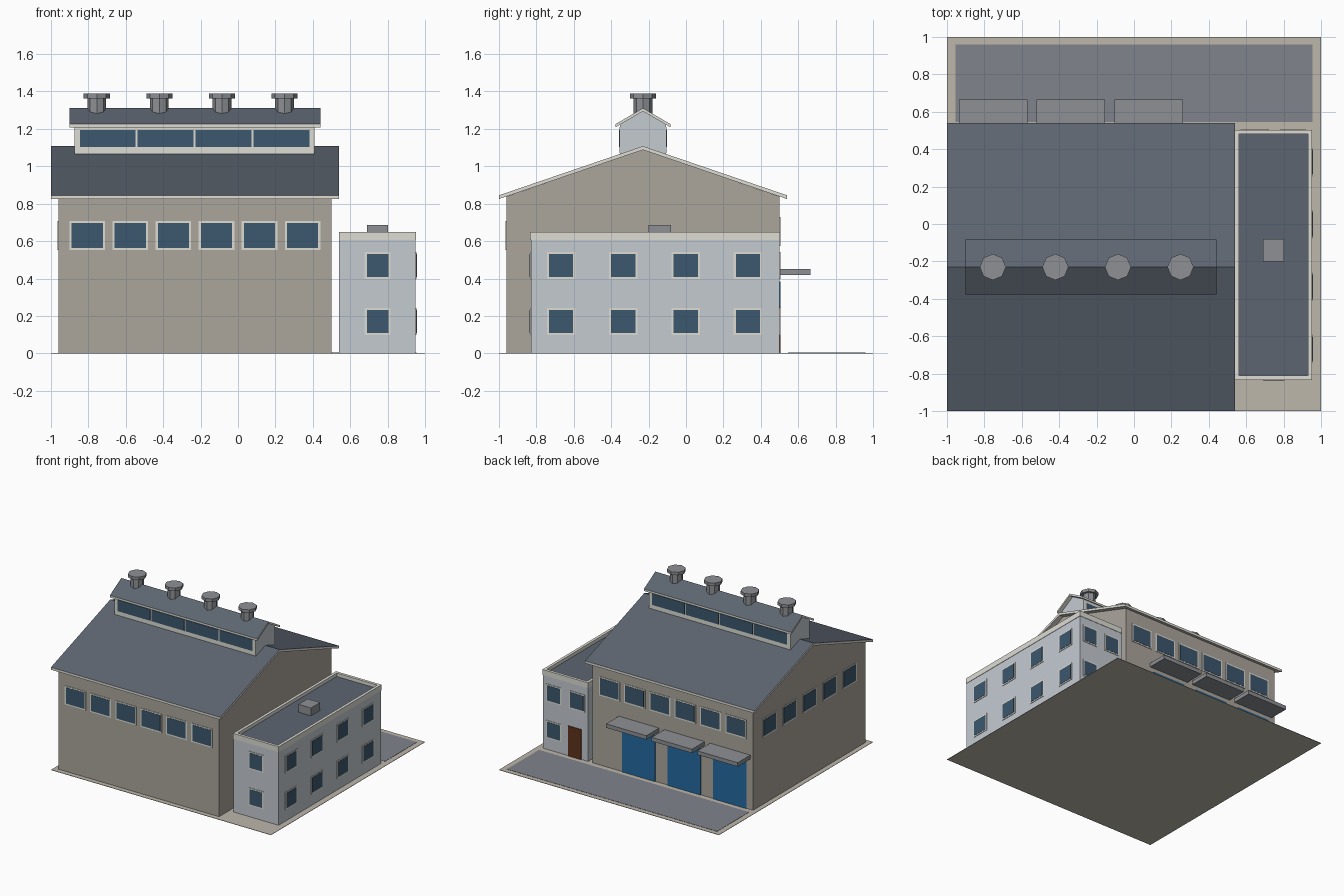
import bpy, bmesh
from math import pi

if "Cube" in bpy.data.objects:
    bpy.data.objects.remove(bpy.data.objects["Cube"])


def mat(name, r, g, b):
    m = bpy.data.materials.new(name)
    m.diffuse_color = [(c / 255) ** 2.2 for c in (r, g, b)] + [1]
    m.use_nodes = True
    m.node_tree.nodes["Principled BSDF"].inputs["Base Color"].default_value = m.diffuse_color
    return m


WALL = mat("wall_beige", 170, 164, 155)
ANNEX = mat("annex_pale", 195, 202, 208)
TRIM = mat("trim", 220, 219, 211)
ROOF = mat("roof_slate", 93, 101, 112)
GLASS = mat("glass", 62, 88, 110)
SLAB = mat("slab", 188, 182, 170)
YARD = mat("yard", 127, 130, 138)
BLUE = mat("door_blue", 40, 105, 160)
BROWN = mat("door_brown", 95, 55, 35)
METAL = mat("metal", 140, 143, 147)


def finish(name, bm, *mats):
    bmesh.ops.recalc_face_normals(bm, faces=bm.faces)
    me = bpy.data.meshes.new(name)
    for m in mats:
        me.materials.append(m)
    if len(mats) > 1:  # second material goes on upward faces
        for f in bm.faces:
            f.material_index = int(f.normal.z > 0.3)
    bm.to_mesh(me)
    bm.free()
    ob = bpy.data.objects.new(name, me)
    bpy.context.collection.objects.link(ob)
    return ob


def box(name, x0, x1, y0, y1, z0, z1, *mats):
    bm = bmesh.new()
    bmesh.ops.create_cube(bm, size=1)
    for v in bm.verts:
        v.co = ((x0 + x1) / 2 + v.co.x * (x1 - x0),
                (y0 + y1) / 2 + v.co.y * (y1 - y0),
                (z0 + z1) / 2 + v.co.z * (z1 - z0))
    return finish(name, bm, *mats)


def extrude_x(name, profile, x0, x1, *mats):
    bm = bmesh.new()
    face = bm.faces.new([bm.verts.new((x0, y, z)) for y, z in profile])
    ext = bmesh.ops.extrude_face_region(bm, geom=[face])
    for v in ext["geom"]:
        if isinstance(v, bmesh.types.BMVert):
            v.co.x = x1
    return finish(name, bm, *mats)


def panel(name, side, wall, c, w, z0, z1, depth, m):
    """Thin panel on a wall; side is 'x-', 'x+', 'y-' or 'y+'."""
    d = depth if side[1] == "+" else -depth
    a, b = sorted((wall - d, wall + d))
    if side[0] == "y":
        return box(name, c - w / 2, c + w / 2, a, b, z0, z1, m)
    return box(name, a, b, c - w / 2, c + w / 2, z0, z1, m)


def window(name, side, wall, c, w, z0, z1):
    panel(name + "_frame", side, wall, c, w, z0, z1, 0.004, TRIM)
    panel(name + "_glass", side, wall, c, w - 0.022, z0 + 0.011, z1 - 0.011, 0.006, GLASS)


# Ground slab and paved yard
box("ground_slab", -1, 1, -1, 1, 0, 0.003, SLAB)
box("yard", -0.955, 0.955, 0.545, 0.96, 0.001, 0.005, YARD)

# Main hall with gabled roof
YC = -0.23
extrude_x("hall_walls", [(-0.96, 0.002), (0.5, 0.002), (0.5, 0.838), (YC, 1.089), (-0.96, 0.838)],
          -0.96, 0.5, WALL)
extrude_x("hall_roof", [(-1, 0.825), (YC, 1.088), (0.54, 0.825), (0.54, 0.845), (YC, 1.108), (-1, 0.845)],
          -1, 0.54, TRIM, ROOF)

# Roof monitor with its own gabled roof
extrude_x("monitor_walls", [(YC - 0.123, 1.03), (YC + 0.123, 1.03), (YC + 0.123, 1.224),
                            (YC, 1.296), (YC - 0.123, 1.224)], -0.875, 0.41, ANNEX)
extrude_x("monitor_roof", [(YC - 0.148, 1.208), (YC, 1.294), (YC + 0.148, 1.208),
                           (YC + 0.148, 1.225), (YC, 1.311), (YC - 0.148, 1.225)],
          -0.9, 0.44, TRIM, ROOF)
for side, wall in (("y-", YC - 0.123), ("y+", YC + 0.123)):
    panel("monitor_frame", side, wall, -0.2325, 1.285, 1.07, 1.21, 0.003, TRIM)
    for i in range(4):
        panel("monitor_glass", side, wall, -0.697 + i * 0.31, 0.298, 1.103, 1.195, 0.006, GLASS)

# Octagonal roof vents
for i in range(4):
    for part, r, z0, z1 in (("vent_shaft", 0.05, 1.26, 1.37), ("vent_cap", 0.07, 1.363, 1.388)):
        bm = bmesh.new()
        bmesh.ops.create_cone(bm, cap_ends=True, segments=8, radius1=r, radius2=r, depth=z1 - z0)
        bmesh.ops.translate(bm, verts=bm.verts, vec=(-0.755 + i * 0.3345, YC, (z0 + z1) / 2))
        finish(part, bm, METAL)

# Hall windows: front, back and left
for i in range(6):
    x = -0.805 + i * 0.23
    window("front_window", "y-", -0.96, x, 0.19, 0.553, 0.707)
    window("back_window", "y+", 0.5, x, 0.19, 0.575, 0.73)
for i in range(5):
    window("left_window", "x-", -0.96, -0.75 + i * 0.26, 0.18, 0.553, 0.707)

# Loading doors and canopies
for i in range(3):
    x = -0.752 + i * 0.415
    panel("loading_door", "y+", 0.5, x, 0.3, 0.003, 0.385, 0.006, BLUE)
    box("canopy", x - 0.183, x + 0.183, 0.49, 0.665, 0.418, 0.45, METAL)

# Office annex: walls, parapet rim, roof deck and roof unit
box("annex_walls", 0.54, 0.95, -0.83, 0.5, 0.002, 0.607, ANNEX)
box("annex_deck", 0.55, 0.94, -0.82, 0.49, 0.60, 0.622, ROOF)
box("parapet_left", 0.539, 0.562, -0.833, 0.503, 0.605, 0.65, TRIM)
box("parapet_right", 0.93, 0.953, -0.833, 0.503, 0.605, 0.65, TRIM)
box("parapet_front", 0.562, 0.93, -0.833, -0.81, 0.605, 0.65, TRIM)
box("parapet_back", 0.562, 0.93, 0.48, 0.503, 0.605, 0.65, TRIM)
box("roof_unit", 0.69, 0.803, -0.2, -0.08, 0.615, 0.687, METAL)

# Annex windows and entrance
for z0 in (0.097, 0.397):
    z1 = z0 + 0.145
    for i in range(4):
        window("annex_side_window", "x+", 0.95, -0.668 + i * 0.333, 0.152, z0, z1)
    window("annex_front_window", "y-", -0.83, 0.746, 0.137, z0, z1)
    window("annex_back_window", "y+", 0.5, 0.85, 0.14, z0, z1)
window("annex_back_window", "y+", 0.5, 0.64, 0.14, 0.397, 0.542)
panel("entrance_door", "y+", 0.5, 0.66, 0.12, 0.003, 0.25, 0.006, BROWN)
